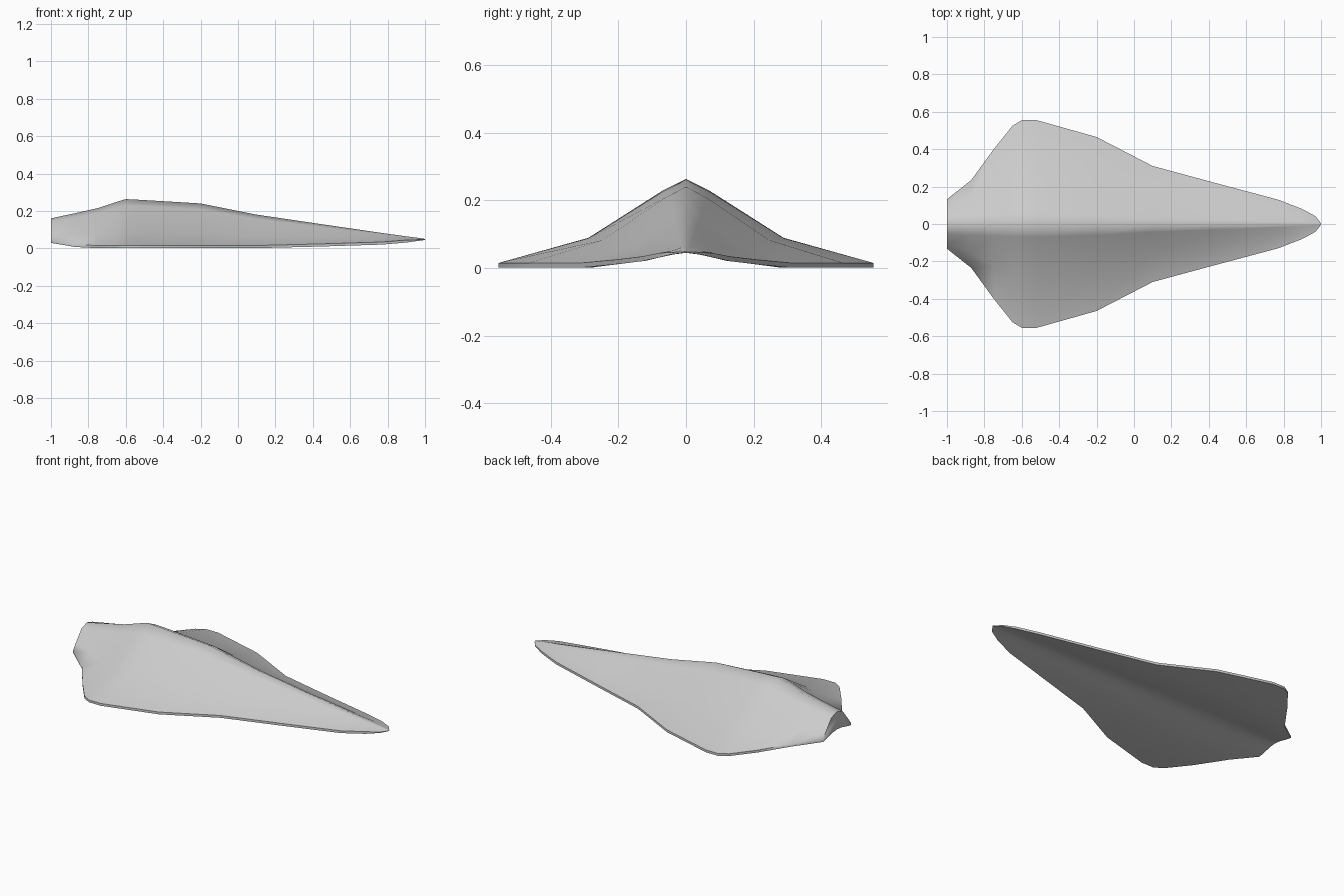
import bpy, bmesh, math

if "Cube" in bpy.data.objects:
    bpy.data.objects.remove(bpy.data.objects["Cube"])

# Stations along the hull: x, half width, ridge height, upper shoulder and lower shoulder (fractions of width)
STATIONS = [
    (-1.00, 0.132, 0.160, 0.40, 0.80),
    (-0.87, 0.235, 0.188, 0.25, 0.65),
    (-0.75, 0.400, 0.215, 0.16, 0.55),
    (-0.65, 0.525, 0.248, 0.13, 0.52),
    (-0.60, 0.555, 0.263, 0.126, 0.52),
    (-0.52, 0.555, 0.259, 0.126, 0.52),
    (-0.20, 0.465, 0.240, 0.13, 0.53),
    (0.10, 0.310, 0.180, 0.14, 0.54),
    (0.44, 0.218, 0.130, 0.14, 0.54),
    (0.77, 0.130, 0.082, 0.14, 0.54),
    (0.90, 0.080, 0.064, 0.14, 0.54),
    (0.97, 0.042, 0.055, 0.14, 0.54),
    (1.00, 0.004, 0.050, 0.14, 0.54),
]
# Grooved underside: height against distance from the centre line
UNDER = [(0, 0.045), (0.04, 0.041), (0.06, 0.036), (0.12, 0.021),
         (0.20, 0.012), (0.28, 0.001), (1.0, 0.0)]


def under(y):
    for (a, za), (b, zb) in zip(UNDER, UNDER[1:]):
        if y <= b:
            return za + (zb - za) * (y - a) / (b - a)


def half_section(x, w, top, f1, f2):
    lift = max(0, -x - 0.87) * 0.07
    low = under(w) + lift
    rim = low + min(0.014, 0.4 * (top - low))
    pts = [(0, top), (w * f1, rim + 0.86 * (top - rim)),
           (w * f2, rim + 0.30 * (top - rim)), (w, rim), (w, low)]
    for f in (0.75, 0.5, 0.36, 0.22, 0.1, 0):
        pts.append((w * f, under(w * f) + lift))
    return pts


# Hull lofted through mirrored cross-sections
bm = bmesh.new()
rings = []
for s in STATIONS:
    half = half_section(*s)
    full = half + [(-y, z) for y, z in reversed(half[1:-1])]
    rings.append([bm.verts.new((s[0], y, z)) for y, z in full])
n = len(rings[0])
for a, b in zip(rings, rings[1:]):
    for i in range(n):
        j = (i + 1) % n
        bm.faces.new((a[i], a[j], b[j], b[i]))
bm.faces.new(rings[0])
bm.faces.new(rings[-1])
bmesh.ops.recalc_face_normals(bm, faces=bm.faces)

mesh = bpy.data.meshes.new("hull")
bm.to_mesh(mesh)
bm.free()
hull = bpy.data.objects.new("hull", mesh)
bpy.context.collection.objects.link(hull)
bpy.context.view_layer.objects.active = hull
hull.select_set(True)
bpy.ops.object.shade_smooth_by_angle(angle=math.radians(55))
